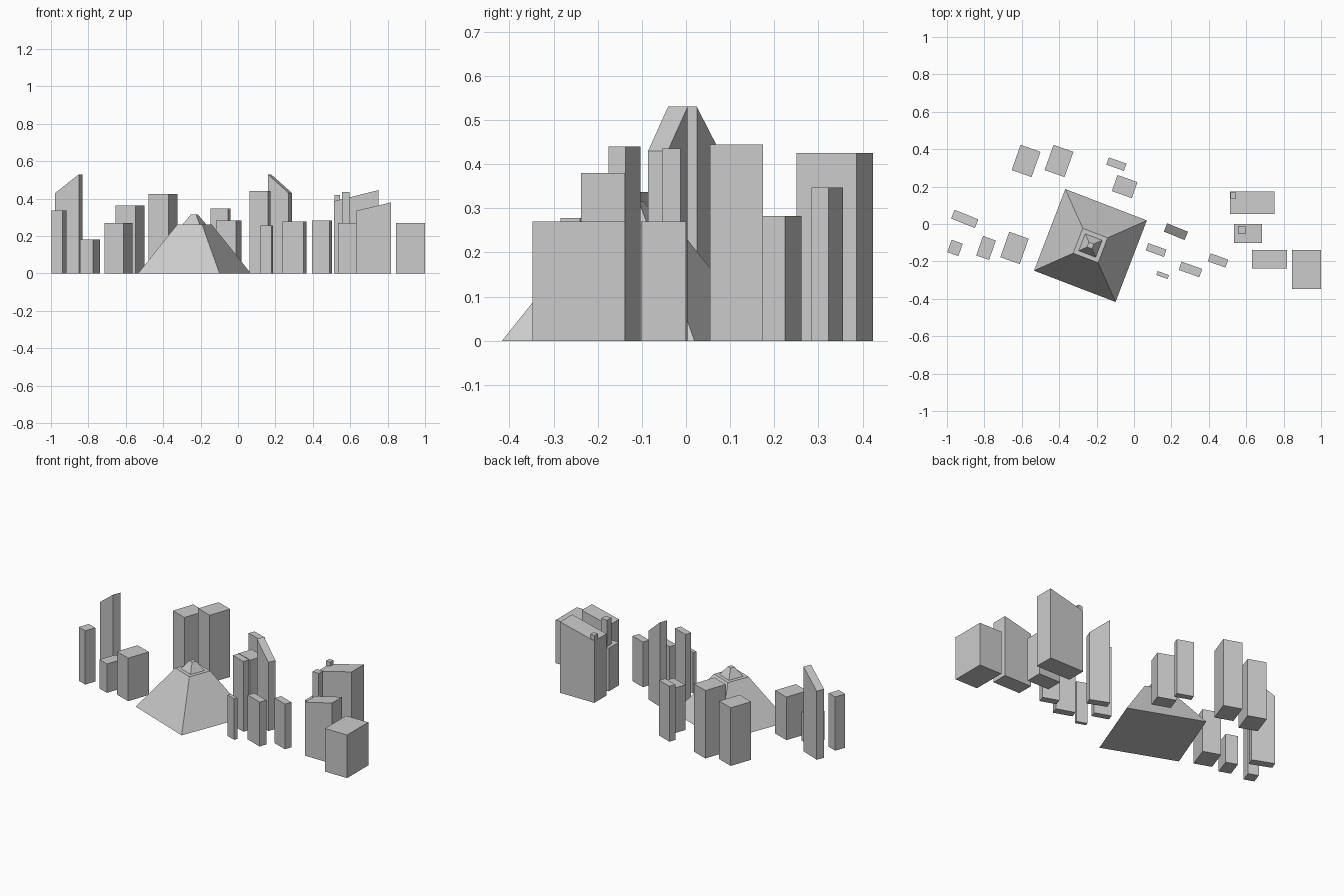
import bpy, bmesh
from math import radians
from mathutils import Matrix


def block(name, x, y, w, d, h, angle=0, z=0, h_right=None, taper=1):
    """Box standing at z; h_right tilts the roof along x, taper shrinks the top."""
    if h_right is None:
        h_right = h
    bm = bmesh.new()
    bmesh.ops.create_cube(bm, size=1)
    for v in bm.verts:
        top, right = v.co.z > 0, v.co.x > 0
        s = taper if top else 1
        v.co = (v.co.x * w * s, v.co.y * d * s,
                (h_right if right else h) if top else z)
    bm.transform(Matrix.Translation((x, y, 0)) @ Matrix.Rotation(radians(angle), 4, 'Z'))
    mesh = bpy.data.meshes.new(name)
    bm.to_mesh(mesh)
    bm.free()
    ob = bpy.data.objects.new(name, mesh)
    bpy.context.collection.objects.link(ob)
    return ob


# central truncated pyramid with a small cap
block("pyramid_base", -0.233, -0.115, 0.467, 0.467, 0.262, -21, taper=0.305)
block("pyramid_cap", -0.233, -0.115, 0.10, 0.10, 0.316, -21, z=0.26, taper=0.28)

# rotated flat-roofed towers: x, y, width, depth, height
towers = [
    (-0.577, 0.337, 0.113, 0.143, 0.364),
    (-0.401, 0.337, 0.113, 0.143, 0.425),
    (-0.094, 0.320, 0.100, 0.041, 0.347),
    (-0.050, 0.200, 0.113, 0.091, 0.283),
    (0.118, -0.139, 0.103, 0.041, 0.440),
    (-0.957, -0.128, 0.063, 0.070, 0.337),
    (-0.791, -0.128, 0.073, 0.110, 0.181),
    (-0.639, -0.128, 0.110, 0.144, 0.270),
    (0.302, -0.243, 0.117, 0.047, 0.278),
    (0.153, -0.273, 0.064, 0.022, 0.257),
    (0.449, -0.195, 0.100, 0.045, 0.283),
]
for i, (x, y, w, d, h) in enumerate(towers):
    block(f"tower_{i + 1}", x, y, w, d, h, -19.5)

# pair of towers with steep mirrored roofs
block("slant_tower_left", -0.905, 0.027, 0.137, 0.050, 0.43, -22, h_right=0.53)
block("slant_tower_right", 0.224, -0.041, 0.120, 0.048, 0.53, -22, h_right=0.43)

# square-on blocks at the right end
block("sloped_hall_back", 0.632, 0.114, 0.236, 0.12, 0.387, h_right=0.445)
block("hall_chimney", 0.530, 0.152, 0.030, 0.032, 0.42, z=0.38)
block("low_block", 0.610, -0.051, 0.150, 0.102, 0.27)
block("low_block_chimney", 0.576, -0.033, 0.042, 0.042, 0.436, z=0.27)
block("sloped_hall_front", 0.725, -0.188, 0.188, 0.10, 0.335, h_right=0.38)
block("end_block", 0.923, -0.243, 0.154, 0.21, 0.27)
